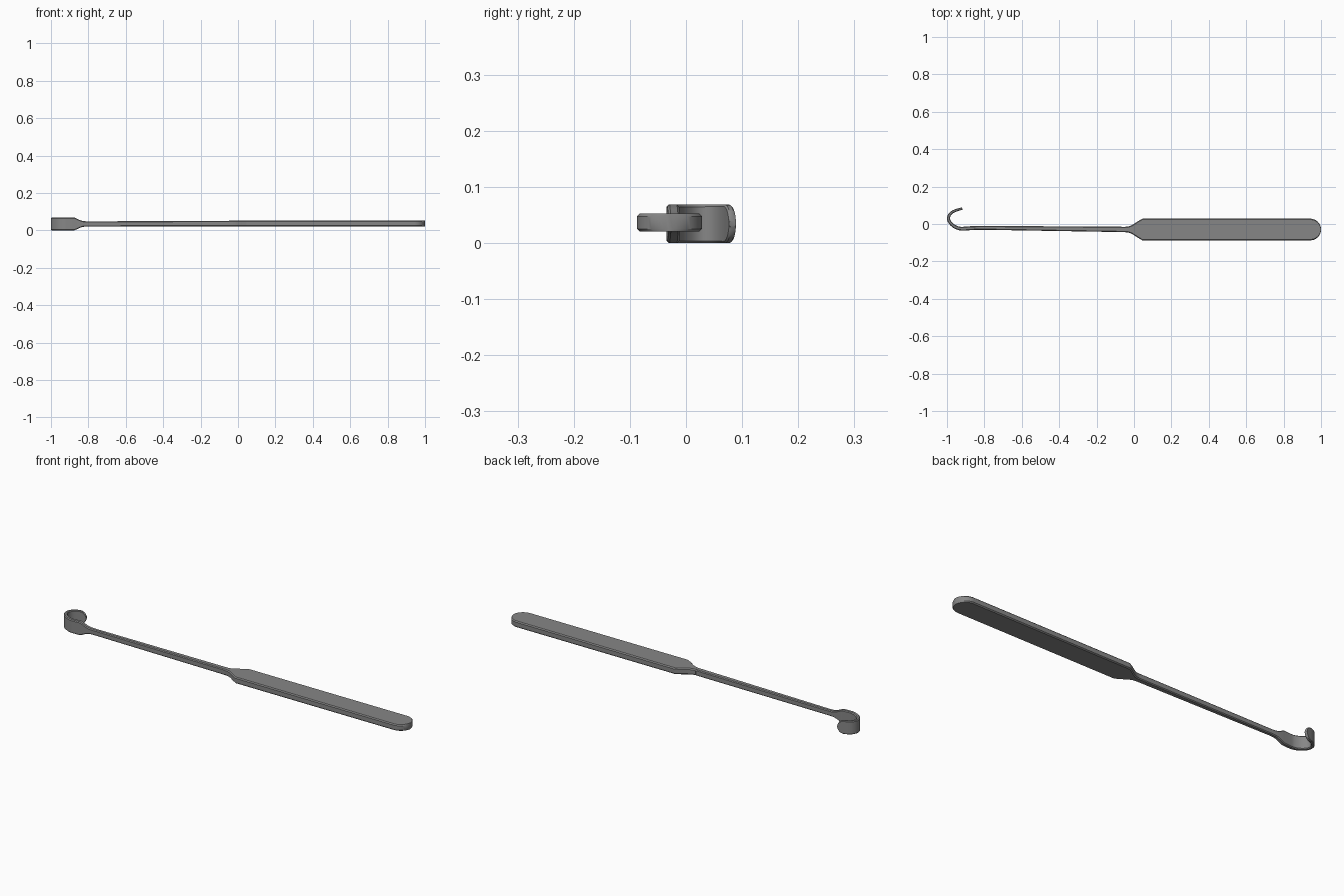
import bpy, bmesh, math
from mathutils import Vector

if "Cube" in bpy.data.objects:
    bpy.data.objects.remove(bpy.data.objects["Cube"])

steel = bpy.data.materials.new("dark_steel")
steel.diffuse_color = (0.24, 0.24, 0.24, 1)
steel.use_nodes = True
steel.node_tree.nodes["Principled BSDF"].inputs["Base Color"].default_value = steel.diffuse_color


def spline(pts, steps):
    """Catmull-Rom through 2D points, denser towards the end."""
    p = [Vector(q) for q in pts]
    p = [2 * p[0] - p[1]] + p + [2 * p[-1] - p[-2]]
    out = []
    for i in range(1, len(p) - 2):
        a, b, c, d = p[i - 1:i + 3]
        last = i == len(p) - 3
        for k in range(steps + 1 if last else steps):
            t = k / steps
            if last:
                t = 1 - (1 - t) ** 2
            out.append(0.5 * (2 * b + (c - a) * t + (2 * a - 5 * b + 4 * c - d) * t * t
                              + (3 * b - a - 3 * c + d) * t ** 3))
    return out


def mid_height(x):
    """Centre line rises slightly along the shaft."""
    return 0.0342 + 0.0023 * min(1, max(0, (x + 0.8) / 0.75))


def sweep(name, stations, chamfer):
    """Skin a chamfered rectangle along stations of (x, y, half width, half height)."""
    bm = bmesh.new()
    pts = [Vector(s[:2]) for s in stations]
    rings = []
    for i, (x, y, w, h) in enumerate(stations):
        t = (pts[min(i + 1, len(pts) - 1)] - pts[max(i - 1, 0)]).normalized()
        n = Vector((-t.y, t.x))
        c = min(chamfer, 0.45 * w, 0.45 * h)
        prof = [(w, h - c), (w - c, h), (c - w, h), (-w, h - c),
                (-w, c - h), (c - w, -h), (w - c, -h), (w, c - h)]
        z = mid_height(x)
        rings.append([bm.verts.new((x + n.x * u, y + n.y * u, z + v)) for u, v in prof])
    for a, b in zip(rings, rings[1:]):
        for j in range(8):
            k = (j + 1) % 8
            bm.faces.new((a[j], a[k], b[k], b[j]))
    bm.faces.new(rings[0])
    bm.faces.new(rings[-1])
    bmesh.ops.recalc_face_normals(bm, faces=bm.faces)
    me = bpy.data.meshes.new(name)
    bm.to_mesh(me)
    bm.free()
    me.materials.append(steel)
    ob = bpy.data.objects.new(name, me)
    bpy.context.collection.objects.link(ob)
    bpy.ops.object.select_all(action='DESELECT')
    ob.select_set(True)
    bpy.context.view_layer.objects.active = ob
    bpy.ops.object.shade_smooth_by_angle(angle=math.radians(30))


# slender shaft flaring into the blade
shaft = [(-0.02, -0.0295, 0.0145, 0.0150), (-0.80, -0.0205, 0.0105, 0.0138),
         (-0.825, -0.0205, 0.0105, 0.0150), (-0.84, -0.0210, 0.0105, 0.0185),
         (-0.855, -0.0215, 0.0105, 0.0250), (-0.875, -0.0225, 0.0105, 0.0342)]

# curled blade with a rounded tip
hook = spline([(-0.90, -0.0245), (-0.932, -0.0240), (-0.962, -0.012), (-0.985, 0.010),
               (-0.9915, 0.033), (-0.981, 0.056), (-0.957, 0.071), (-0.918, 0.083)], 10)
left = [0.0]
for a, b in zip(reversed(hook[:-1]), reversed(hook[1:])):
    left.append(left[-1] + (a - b).length)
left.reverse()
blade = []
for p, d in zip(hook, left):
    f = min(1.0, max(d, 0.0003) / 0.034)
    blade.append((p.x, p.y, 0.0065 + 0.0038 * d / left[0],
                  0.0342 * math.sqrt(1 - (1 - f) ** 2)))
sweep("shaft_and_hook", shaft + blade, 0.004)

# flat handle: concave neck, straight slab, semicircular end
Y, R = -0.0295, 0.058
handle = [(-0.045, Y, 0.0148, 0.0152), (-0.03, Y, 0.0165, 0.0155),
          (-0.015, Y, 0.0215, 0.0158), (0.0, Y, 0.0300, 0.0160),
          (0.02, Y, 0.0435, 0.0160), (0.045, Y, R, 0.0160)]
for k in range(17):
    a = math.radians(89.5 * k / 16)
    handle.append((1 - R + R * math.sin(a), Y, R * math.cos(a), 0.0160))
sweep("handle", handle, 0.005)
